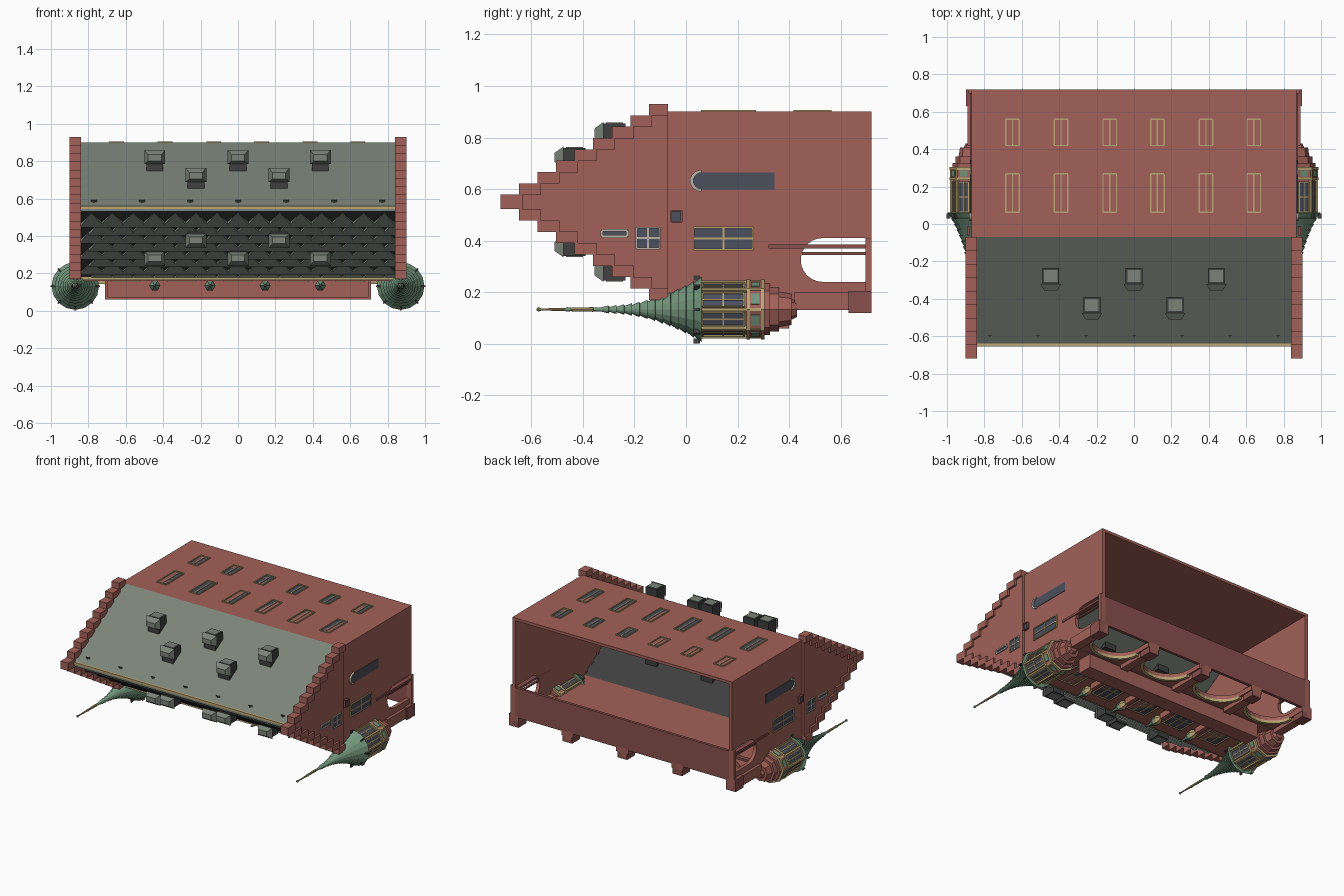
import bpy, bmesh
from math import pi, sin, cos
from mathutils import Matrix, Vector

if "Cube" in bpy.data.objects:
    bpy.data.objects.remove(bpy.data.objects["Cube"])

COL = {"brick": (.36, .12, .10, 1), "dark_brick": (.25, .08, .075, 1), "roof": (.20, .23, .19, 1),
       "dark": (.05, .05, .05, 1), "glass": (.07, .08, .11, 1), "gold": (.50, .38, .18, 1),
       "cream": (.50, .45, .38, 1), "copper": (.17, .30, .20, 1)}
MATS = {}
for k, c in COL.items():
    MATS[k] = bpy.data.materials.new(k)
    MATS[k].diffuse_color = c
PARTS = {}


def mesh(name, col):
    if name not in PARTS:
        PARTS[name] = (bmesh.new(), col)
    return PARTS[name][0]


def box(name, col, x, y, z, m=None):
    """Box from (low, high) pairs, optional transform."""
    size = Matrix.Diagonal((abs(x[1] - x[0]), abs(y[1] - y[0]), abs(z[1] - z[0]), 1))
    mat = Matrix.Translation((sum(x) / 2, sum(y) / 2, sum(z) / 2)) @ size
    bmesh.ops.create_cube(mesh(name, col), size=1, matrix=(m @ mat) if m else mat)


def prism(name, col, pts, axis, lo, hi):
    """Extrude a 2D outline along x (points y,z) or z (points x,y)."""
    bm = mesh(name, col)
    f = (lambda p, h: (h, p[0], p[1])) if axis == "x" else (lambda p, h: (p[0], p[1], h))
    a = [bm.verts.new(f(p, lo)) for p in pts]
    b = [bm.verts.new(f(p, hi)) for p in pts]
    bm.faces.new(a)
    bm.faces.new(b[::-1])
    for i in range(len(pts)):
        j = (i + 1) % len(pts)
        bm.faces.new((a[i], b[i], b[j], a[j]))


def lathe(name, col, prof, cx, cz, n=8):
    """Revolve (y, radius) points round an axis parallel to y."""
    bm = mesh(name, col)
    rings = [[bm.verts.new((cx + r * cos(2 * pi * i / n), y, cz + r * sin(2 * pi * i / n)))
              for i in range(n)] for y, r in prof]
    for a, b in zip(rings, rings[1:]):
        for i in range(n):
            bm.faces.new((a[i], a[(i + 1) % n], b[(i + 1) % n], b[i]))
    bm.faces.new(rings[0])
    bm.faces.new(rings[-1])


def window(name, w, h, m, bars=(1, 0), col="gold", t=.007):
    """Framed window in local x/y, facing local +z."""
    box(name + "_glass", "glass", (-w, w), (-h, h), (-.008, .002), m)
    for s in (-1, 1):
        box(name + "_frame", col, (s * w - t / 2, s * w + t / 2), (-h, h), (-.008, .008), m)
        box(name + "_frame", col, (-w, w), (s * h - t / 2, s * h + t / 2), (-.008, .008), m)
    for k, vert in ((bars[0], True), (bars[1], False)):
        for i in range(1, k + 1):
            p = -1 + 2 * i / (k + 1)
            xr = (p * w - t / 2, p * w + t / 2) if vert else (-w, w)
            yr = (-h, h) if vert else (p * h - t / 2, p * h + t / 2)
            box(name + "_frame", col, xr, yr, (-.008, .006), m)


def arc(cx, cy, rx, ry, a0, a1, n=12):
    return [(cx + rx * cos(a0 + (a1 - a0) * i / n), cy + ry * sin(a0 + (a1 - a0) * i / n)) for i in range(n + 1)]


# back wall and arcade floor
box("back_wall", "brick", (-.87, .87), (-.07, .72), (.88, .90))
box("arcade_floor", "dark_brick", (-.87, .87), (.70, .72), (.19, .40))

# front wall with four arches
outline = [(-.87, -.07), (-.87, .72)]
for cx in (-.65, -.22, .22, .65):
    outline += [(cx - .17, .72)] + arc(cx, .60, .17, .15, pi, 2 * pi) + [(cx + .17, .72)]
    trim = arc(cx, .60, .185, .165, pi, 2 * pi) + arc(cx, .60, .165, .145, 2 * pi, pi)
    prism("arch_trim", "gold", trim, "z", .145, .165)
outline += [(.87, .72), (.87, -.07)]
prism("front_wall", "brick", outline, "z", .16, .195)

# arcade piers and feet
for cx in (-.86, -.435, 0, .435, .86):
    box("pier", "brick", (cx - .03, cx + .03), (.42, .72), (.13, .20))
    box("pier_foot", "dark_brick", (cx - .038, cx + .038), (.63, .72), (.12, .205))
box("arcade_beam", "dark_brick", (-.86, .86), (.40, .43), (.16, .21))

# balcony
box("balcony_floor", "brick", (-.71, .71), (.37, .40), (.06, .17))
box("balcony_front", "brick", (-.71, .71), (.29, .38), (.06, .075))
for s in (-1, 1):
    box("balcony_end", "brick", (s * .695, s * .71), (.29, .38), (.06, .17))

# roof slabs, ridge and eave
bs, fs = [(-.07, .90), (-.65, .55), (-.65, .53), (-.07, .88)], [(-.06, .175), (-.65, .55), (-.63, .55), (-.06, .195)]
prism("back_roof", "roof", bs, "x", -.86, .86)
prism("front_roof", "dark", fs, "x", -.86, .86)
box("ridge_cap", "gold", (-.845, .845), (-.655, -.638), (.545, .56))
box("eave_gutter", "gold", (-.845, .845), (-.085, -.055), (.165, .185))

# jagged tiles on the front slope
d, nrm = Vector((0, .595, -.37)), Vector((0, -.53, -.85))
bm = mesh("roof_tiles", "roof")
for r in range(8):
    for c in range(15):
        x = -.84 + .112 * (c + (.5 if r % 2 else 0))
        t = .07 + r * .115
        top = Vector((x + .056, -.65, .55)) + d * t
        low = Vector((0, -.65, .55)) + d * min(t + .16, .99) + nrm * .022
        base = Vector((0, -.65, .55)) + d * min(t + .16, .99)
        L, R = max(x - .015, -.845), min(x + .127, .845)
        v = [bm.verts.new(p) for p in (top, low + Vector((L, 0, 0)), low + Vector((R, 0, 0)),
                                       base + Vector((L, 0, 0)), base + Vector((R, 0, 0)))]
        for f in ((0, 1, 2), (1, 3, 4, 2), (0, 3, 1), (0, 2, 4)):
            bm.faces.new([v[i] for i in f])

# dormers on both slopes, mirrored about the ridge plane
for x, y0, z1 in [(-.445, -.32, .86), (0, -.32, .86), (.44, -.32, .86), (-.225, -.475, .765), (.22, -.475, .765)]:
    for s in (1, -1):
        Z = lambda z: .55 + s * (z - .55)
        box("dormer_body", "dark", (x - .045, x + .045), (y0, y0 + .085), (Z(z1 - .12), Z(z1 - .005)))
        bm = mesh("dormer_roof", "roof")
        lo = [bm.verts.new((x + a * .056, y0, Z(z1 + b))) for a, b in ((-1, 0), (1, 0), (1, -.075), (-1, -.075))]
        hi = [bm.verts.new((x + a * .035, y0 - .035, Z(z1 + b))) for a, b in ((-1, -.025), (1, -.025), (1, -.06), (-1, -.06))]
        bm.faces.new(lo)
        bm.faces.new(hi)
        for i in range(4):
            bm.faces.new((lo[i], lo[(i + 1) % 4], hi[(i + 1) % 4], hi[i]))
        box("dormer_window", "roof", (x - .036, x + .036), (y0 + .01, y0 + .075), (Z(z1 - .006), Z(z1 - .001)))

# small ridge vents
for i in range(7):
    x = -.77 + i * .257
    prism("ridge_vent", "dark", [(x - .015, -.595), (x, -.602), (x + .015, -.595)], "z", .56, .592)

# back wall windows
for x in (-.65, -.39, -.13, .125, .385, .64):
    for cy, h in ((.49, .07), (.165, .103)):
        window("back_window", .036, h, Matrix.Translation((x, cy, .898)))

# front windows and crests
down = Matrix.Rotation(pi, 4, "Y")
for x in (-.6, -.3, 0, .3, .6):
    window("front_window", .075, .10, Matrix.Translation((x, .12, .162)) @ down, (2, 1))
for x in (-.445, -.15, .145, .44):
    lathe("crest", "copper", [(-.06, .004), (-.01, .012), (.03, .03), (.05, .022)], x, .135, 6)
    lathe("crest_base", "gold", [(.05, .03), (.065, .03), (.11, .008)], x, .135, 6)
    box("buttress", "brick", (x - .014, x + .014), (.10, .29), (.12, .165))

for s in (-1, 1):
    # side wall with arched opening
    pts = [(-.07, .16), (-.07, .90), (.72, .90), (.72, .41)]
    pts += arc(.53, .325, .085, .085, pi / 2, 3 * pi / 2) + [(.72, .24), (.72, .16)]
    prism("side_wall", "brick", pts, "x", s * .845, s * .87)
    box("side_rail", "dark_brick", (s * .845, s * .876), (.32, .70), (.37, .385))
    box("side_rail", "dark_brick", (s * .845, s * .86), (.45, .70), (.345, .355))
    box("side_post", "brick", (s * .845, s * .885), (.697, .72), (.19, .41))

    # stepped gable with caps
    up = [(-.07, .93)]
    for i in range(9):
        y, z = -.072 * (i + 1) - .072, .93 - .044 * i
        if i == 8:
            y = -.72
        ya = up[-1][0]
        if i:
            up.append((ya, z))
        up.append((y, z))
        for k in (z, 1.1 - z):
            sg = 1 if k > .55 else -1
            box("gable_cap", "dark_brick" if i % 2 else "brick", (s * .84, s * .90), (y, min(y + .085, -.07)),
                (k - sg * .045, k))
    pts = up + [(y, 1.1 - z) for y, z in reversed(up)]
    prism("stepped_gable", "brick", pts, "x", s * .85, s * .885)

    # side windows: local x -> y, local y -> z, local z -> outward
    side = Matrix(((0, 0, s, 0), (1, 0, 0, 0), (0, 1, 0, 0), (0, 0, 0, 1)))
    place = lambda x, y, z: Matrix.Translation((s * x, y, z)) @ side
    prism("arched_window", "glass", arc(.06, .632, .033, .033, pi / 2, 3 * pi / 2) + [(.343, .599), (.343, .665)],
          "x", s * .86, s * .873)
    prism("arched_window_trim", "cream", arc(.06, .632, .045, .042, pi / 2, 3 * pi / 2)
          + arc(.06, .632, .031, .031, 3 * pi / 2, pi / 2), "x", s * .86, s * .882)
    window("side_window", .115, .043, place(.87, .145, .408), (1, 1))
    window("gable_window", .045, .04, place(.885, -.147, .41), (1, 1), "cream")
    window("small_window", .02, .022, place(.885, -.037, .494), (0, 0), "dark_brick")
    window("slit_window", .05, .012, place(.885, -.277, .428), (0, 0), "cream", .01)

    # corner turret
    cx, cz = s * .87, .133
    lathe("turret_body", "brick", [(.04, .098), (.30, .098)], cx, cz)
    lathe("turret_corbel", "brick", [(.24, .112), (.30, .112), (.30, .10), (.325, .10), (.325, .085), (.36, .085),
                                     (.36, .068), (.41, .06), (.41, .04), (.43, .03)], cx, cz)
    for y in (.045, .235, .29):
        lathe("turret_band", "gold", [(y, .116), (y + .014, .116)], cx, cz)
    prof = [(-.58, .003), (-.57, .008), (-.56, .004), (-.47, .005), (-.46, .009), (-.44, .005), (-.33, .008)]
    rad = lambda y: .008 + .112 * ((y + .33) / .39) ** 2.1
    for i in range(13):
        y = -.33 + .03 * i
        prof += [(y + .03, rad(y + .03) + .007), (y + .031, rad(y + .03))]
    lathe("turret_roof", "copper", prof, cx, cz, 16)
    lathe("turret_finial", "gold", [(-.579, .004), (-.572, .009), (-.562, .004), (-.36, .009), (-.355, .004)], cx, cz)
    for i in range(8):
        rot = Matrix.Translation((cx, 0, cz)) @ Matrix.Rotation(pi / 4 * i, 4, "Y")
        box("turret_rib", "gold", (.098, .113), (.05, .30), (-.006, .006), rot)
        box("roof_spike", "dark", (.112, .132), (.03, .055), (-.004, .004), rot)
        face = Matrix.Translation((cx, .145, cz)) @ Matrix.Rotation(pi / 4 * (i + .5), 4, "Y") @ Matrix.Translation((0, 0, .095))
        window("turret_window", .028, .08, face, (1, 1), "gold", .006)
        box("turret_panel", "copper", (-.022, .022), (.108, .14), (-.005, .012), face)

# turn every collected part into an object
for name, (bm, col) in PARTS.items():
    bmesh.ops.recalc_face_normals(bm, faces=bm.faces[:])
    me = bpy.data.meshes.new(name)
    bm.to_mesh(me)
    bm.free()
    me.materials.append(MATS[col])
    bpy.context.collection.objects.link(bpy.data.objects.new(name, me))

for m in bpy.data.materials:
    if m.users and not m.is_grease_pencil:
        m.use_nodes = True
        m.node_tree.nodes["Principled BSDF"].inputs["Base Color"].default_value = m.diffuse_color
